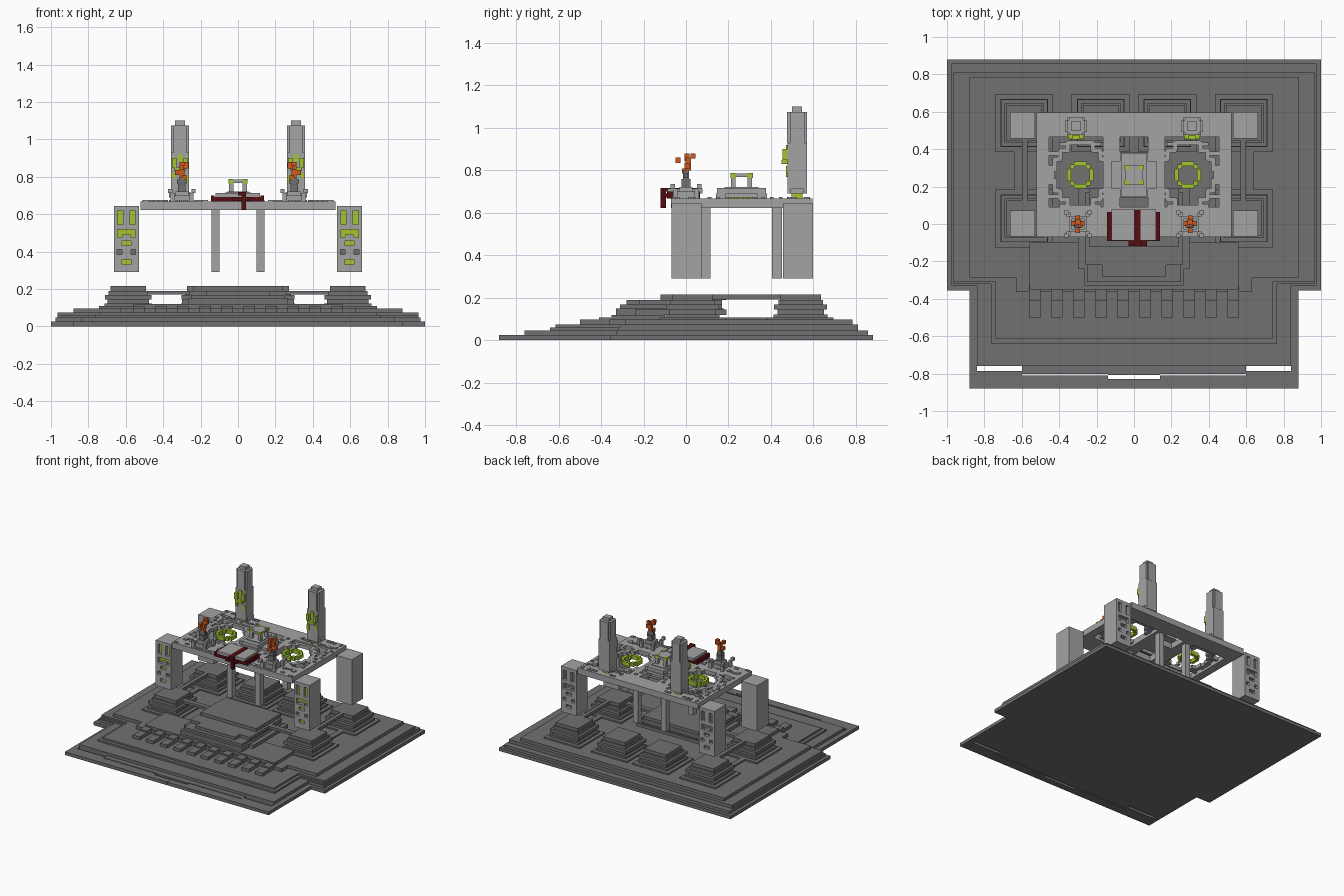
import bpy, bmesh, math, random

cube = bpy.data.objects.get("Cube")
if cube:
    bpy.data.objects.remove(cube, do_unlink=True)
random.seed(4)


def material(name, rgb):
    m = bpy.data.materials.new(name)
    m.use_nodes = True
    m.diffuse_color = (*rgb, 1)
    m.node_tree.nodes["Principled BSDF"].inputs["Base Color"].default_value = (*rgb, 1)
    return m


DARK = material("dark stone", (0.165, 0.165, 0.165))
LIGHT = material("light stone", (0.37, 0.37, 0.37))
GREEN = material("lime glow", (0.36, 0.56, 0.03))
ORANGE = material("flame orange", (0.62, 0.10, 0.012))
RED = material("dark red", (0.09, 0.004, 0.006))


def finish(name, bm, mat):
    me = bpy.data.meshes.new(name)
    bm.to_mesh(me)
    bm.free()
    me.materials.append(mat)
    ob = bpy.data.objects.new(name, me)
    bpy.context.scene.collection.objects.link(ob)
    return ob


def boxes(name, mat, items, mirror=False):
    """One object from boxes (x0, x1, y0, y1, z0, z1), optionally mirrored in x."""
    bm = bmesh.new()
    items = list(items)
    if mirror:
        items += [(-b[1], -b[0], *b[2:]) for b in items]
    for x0, x1, y0, y1, z0, z1 in items:
        vs = bmesh.ops.create_cube(bm, size=1)["verts"]
        for v in vs:
            v.co = ((x0 + x1) / 2 + v.co.x * (x1 - x0),
                    (y0 + y1) / 2 + v.co.y * (y1 - y0),
                    (z0 + z1) / 2 + v.co.z * (z1 - z0))
    return finish(name, bm, mat)


def block(cx, cy, hx, hy, z0, z1):
    return (cx - hx, cx + hx, cy - hy, cy + hy, z0, z1)


def slab(name, half, z0, z1, mat=DARK):
    """Extrude an outline given by its +x half, listed from back to front."""
    pts = half + [(-x, y) for x, y in reversed(half)]
    bm = bmesh.new()
    f = bm.faces.new([bm.verts.new((x, y, z0)) for x, y in pts])
    top = bmesh.ops.extrude_face_region(bm, geom=[f])["geom"]
    for v in top:
        if isinstance(v, bmesh.types.BMVert):
            v.co.z = z1
    bmesh.ops.recalc_face_normals(bm, faces=bm.faces)
    return finish(name, bm, mat)


# Stepped foundation, the lowest layer split by a thin notched slit
slab("base_plate", [(1, .88), (1, -.355), (.88, -.355), (.88, -.76), (.6, -.76),
                    (.6, -.802), (.14, -.802), (.14, -.808)], 0, .025)
slab("base_front_edge", [(.88, -.70), (.88, -.88), (.001, -.88), (.001, -.83), (.14, -.83),
                         (.14, -.81), (.6, -.81), (.6, -.785), (.84, -.785), (.84, -.70)], 0, .025)
for i, (w, n, yb, ym, yf, z0, z1) in enumerate([
        (.975, .84, .857, -.33, -.76, .025, .047),
        (.965, .765, .81, -.32, -.64, .047, .06),
        (.965, .74, .81, -.31, -.615, .06, .073),
        (.88, .63, .785, -.285, -.36, .073, .097)]):
    slab(f"base_step_{i + 2}", [(w, yb), (w, ym), (n, ym), (n, yf)], z0, z1)

# Comb of stair blocks across the front
teeth = [block(-.53 + i * .1178, -.42, .031, .08, .073, .097) for i in range(10)]
teeth += [block(-.53 + i * .1178, -.37, .031, .04, .097, .108) for i in range(10)]
boxes("front_stair_blocks", DARK, teeth)
boxes("front_terrace", DARK, [(-.56, .56, -.35, -.1, .097, .12)])

# Stepped pads: four corners, two at the back, one large at the front
pad = []
for cx, cy in [(.587, .03), (.587, .54), (.178, .54)]:
    for h, z0, z1 in [(.155, .097, .108), (.127, .108, .122), (.11, .122, .145),
                      (.125, .145, .168), (.105, .168, .19), (.095, .19, .215)]:
        pad.append(block(cx, cy, h, h, z0, z1))
boxes("stepped_pads", DARK, pad, mirror=True)
boxes("front_platform", DARK, [
    (-.30, .30, -.24, .19, .12, .145), (-.265, .265, -.33, .18, .12, .15),
    (-.25, .25, -.31, .17, .15, .168), (-.17, .17, -.28, .1, .168, .19),
    (-.26, .26, -.22, .17, .168, .19), (-.24, .24, -.12, .19, .19, .215)])
boxes("pad_links", DARK, [(.22, .50, .01, .05, .17, .19), (.57, .60, .1, .46, .192, .215)], mirror=True)
boxes("side_kerbs", DARK, [(.60, .64, .12, .46, .097, .108)], mirror=True)

# Corner pillars with recessed windows on the outward faces
XC, HW = .597, .067
WINDOWS = [(-.033, .583, .014, .038), (.033, .583, .014, .038), (0, .497, .046, .022),
           (0, .444, .024, .012), (-.037, .397, .013, .013), (.037, .397, .013, .013),
           (0, .345, .024, .013)]
for row, cy, out, glow in [("front", .0025, -1, GREEN), ("back", .5275, 1, DARK)]:
    face = cy + out * HW
    for side, s in [("left", 1), ("right", -1)]:
        cx = s * XC
        ob = boxes(f"{row}_{side}_pillar", LIGHT, [block(cx, cy, HW, HW + .003, .29, .645)])
        cut = boxes(f"{row}_{side}_window_cutter", LIGHT,
                    [block(cx + dx, face, hx, .025, z - hz, z + hz) for dx, z, hx, hz in WINDOWS])
        mod = ob.modifiers.new("windows", "BOOLEAN")
        mod.operation, mod.object, mod.solver = "DIFFERENCE", cut, "EXACT"
        cut.hide_render = True
        cut.hide_viewport = True
        for label, mat, pick in [("window", glow, lambda w: abs(w[1] - .397) > .01),
                                 ("pit", DARK, lambda w: abs(w[1] - .397) < .01)]:
            boxes(f"{row}_{side}_{label}_panes", mat,
                  [block(cx + dx, face - out * .022, hx, .004, z - hz, z + hz)
                   for dx, z, hx, hz in filter(pick, WINDOWS)])
        # stone lip that turns the wide window into an arch
        boxes(f"{row}_{side}_window_lip", LIGHT, [block(cx, face - out * .012, .024, .0115, .475, .492)])

# Slim inner columns
boxes("inner_columns", LIGHT, [(.1, .143, .068, .115, .29, .63), (.1, .143, .405, .452, .29, .63)], mirror=True)

# Roof frame with three openings
Z0, Z1 = .622, .668
boxes("roof_frame", LIGHT, [(-.52, .52, -.07, .09, Z0, Z1), (-.52, .52, .465, .595, Z0, Z1),
                            (-.52, -.455, .09, .465, Z0, Z1), (.455, .52, .09, .465, Z0, Z1),
                            (-.165, -.075, .09, .465, Z0, Z1), (.075, .165, .09, .465, Z0, Z1),
                            (-.075, .075, .2, .325, Z0, Z1)])

# Stepped lattice rings in the side openings, with a glowing ring in the middle of each
OX, OY = .287, .262
QUARTER = [(.03, .172, .035, .012), (.066, .155, .012, .028), (.085, .132, .026, .012),
           (.106, .11, .012, .03), (.122, .085, .022, .012), (.138, .055, .012, .035),
           (.153, .02, .014, .03), (.09, .165, .02, .01), (.145, .115, .028, .01)]
boxes("roof_lattice", LIGHT, [block(OX + a * x, OY + b * y, hx, hy, .64, Z1)
                              for x, y, hx, hy in QUARTER for a in (1, -1) for b in (1, -1)], mirror=True)
ring = [block(OX, OY + b * .06, .033, .011, .645, .675) for b in (1, -1)]
ring += [block(OX + a * .06, OY, .011, .033, .645, .675) for a in (1, -1)]
ring += [block(OX + a * .043, OY + b * .043, .012, .012, .645, .675) for a in (1, -1) for b in (1, -1)]
boxes("glow_rings", GREEN, ring, mirror=True)

# Low rubble studs along the roof borders
studs = []
for i in range(13):
    for y in (-.045, .035, .50, .57):
        if random.random() < .7:
            x = .175 + i * .0265
            studs.append(block(x, y + random.uniform(-.012, .012), random.choice((.008, .014)),
                               random.choice((.008, .014)), Z1 - .002, Z1 + .007))
for i in range(9):
    for x in (.115, .485):
        studs.append(block(x + random.uniform(-.02, .02), .11 + i * .042, .011, .009, Z1 - .002, Z1 + .007))
boxes("roof_studs", LIGHT, studs, mirror=True)

# Central shrine on the roof
shrine = [block(0, .262, .075, .12, Z1, .69), block(0, .262, .12, .075, Z1, .69),
          block(0, .262, .07, .115, .69, .716), block(0, .262, .055, .08, .69, .722),
          block(0, .262, .047, .05, .768, .785)]
shrine += [block(a * .036, .262 + b * .039, .011, .011, .72, .77) for a in (1, -1) for b in (1, -1)]
boxes("roof_shrine", LIGHT, shrine)
boxes("shrine_corner_lights", GREEN, [block(a * .038, .262 + b * .041, .012, .012, .765, .788)
                                      for a in (1, -1) for b in (1, -1)])

# Tall rear towers standing on glowing feet
TX, TY = .31, .523
boxes("rear_towers", LIGHT, [
    block(TX, TY, .047, .046, .69, .93), block(TX, TY, .047, .034, .93, 1.075),
    block(TX, TY, .034, .047, .93, 1.075), block(TX, TY, .027, .024, 1.07, 1.1),
    block(TX, TY, .06, .03, .69, .715)], mirror=True)
boxes("tower_feet", GREEN, [block(TX, TY, .025, .025, Z1, .692)], mirror=True)
boxes("tower_runes", GREEN, [
    block(TX, .465, .03, .014, .83, .85), block(TX - .03, .467, .012, .012, .85, .9),
    block(TX + .03, .467, .012, .012, .85, .9), block(TX, .474, .014, .004, .88, .92),
    block(TX - .036, .474, .01, .004, .77, .81), block(TX + .036, .474, .01, .004, .79, .82)], mirror=True)

# Front braziers with flames
BX = .30
boxes("brazier_stands", LIGHT, [block(BX, 0, .045, .042, Z1, .70), block(BX, 0, .035, .03, .70, .722)]
      + [block(BX + a * .062, b * .062, .011, .011, .712, .735) for a in (1, -1) for b in (1, -1)]
      + [block(BX + a * .05, b * .05, .011, .011, Z1, .714) for a in (1, -1) for b in (1, -1)], mirror=True)
boxes("brazier_posts", DARK, [block(BX, 0, .02, .021, .72, .76), block(BX, 0, .014, .014, .76, .80),
                              block(BX, 0, .026, .01, .765, .785)], mirror=True)
boxes("brazier_flames", ORANGE, [
    block(BX, .01, .013, .013, .80, .86), block(BX, .033, .012, .012, .855, .88),
    block(BX, -.037, .012, .012, .835, .86), block(BX - .024, .005, .012, .012, .845, .88),
    block(BX + .024, .005, .012, .012, .81, .835), block(BX - .012, -.01, .012, .01, .785, .81)], mirror=True)

# Front balcony: red carpet under a stone plate, with a hanging banner
boxes("balcony_carpet", RED, [(-.145, .14, -.09, .065, Z1, .692), (-.145, -.125, -.09, .065, .692, .70),
                              (.12, .14, -.09, .065, .692, .70)])
boxes("balcony_plate", LIGHT, [(-.12, .118, -.088, .078, .692, .714)])
boxes("hanging_banner", RED, [(0, .036, -.118, .075, .70, .718), (.02, .042, -.12, -.095, .622, .718),
                              (-.03, .07, -.118, -.088, .672, .692)])
